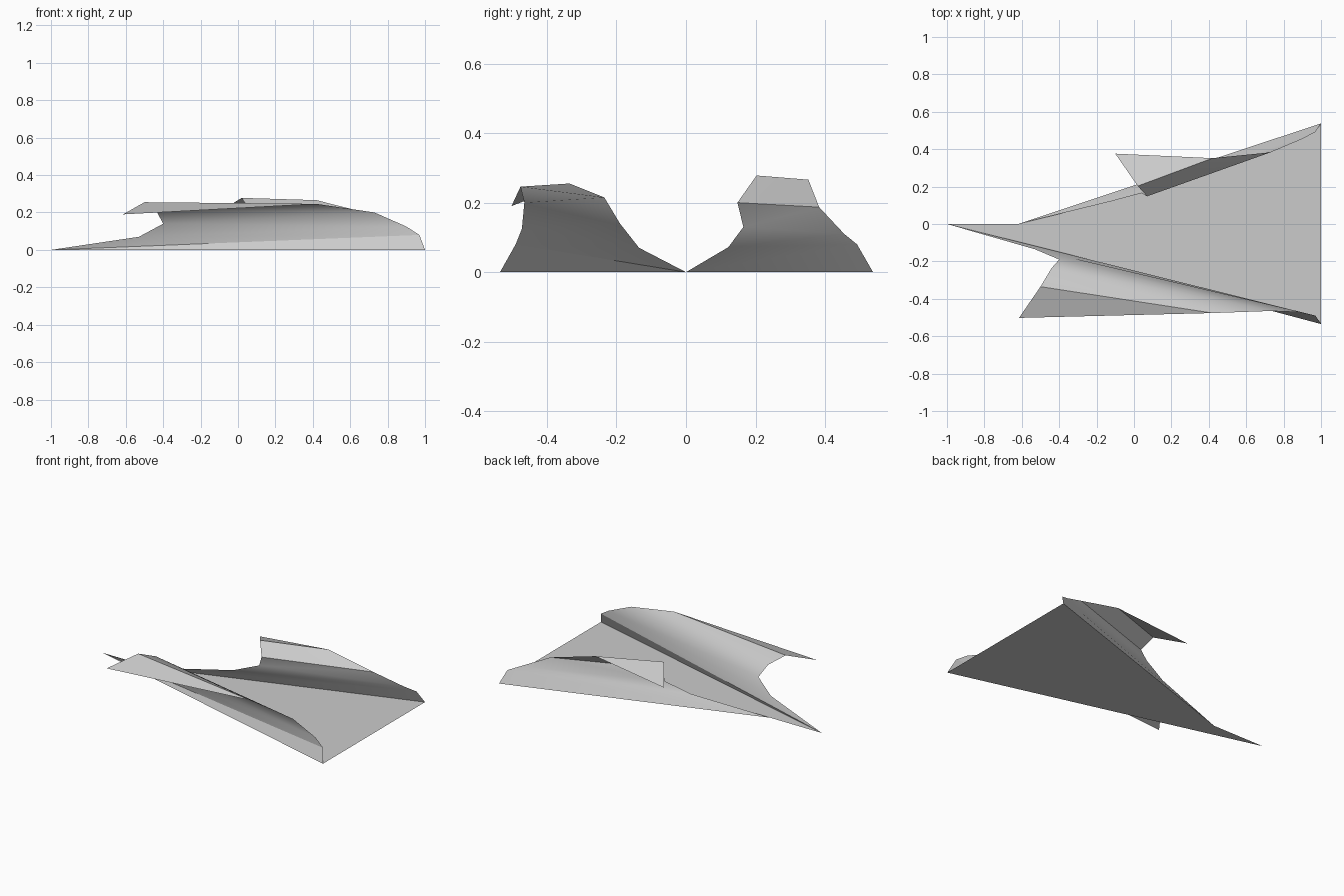
import bpy
import bmesh
import math

cube = bpy.data.objects.get("Cube")
if cube:
    bpy.data.objects.remove(cube, do_unlink=True)

# Single grey sheet colour
grey = bpy.data.materials.new("sheet_grey")
grey.use_nodes = True
colour = (0.6, 0.6, 0.6, 1)
grey.diffuse_color = colour
shader = grey.node_tree.nodes["Principled BSDF"]
shader.inputs["Base Color"].default_value = colour
shader.inputs["Roughness"].default_value = 0.8


def finish(name, bm):
    mesh = bpy.data.meshes.new(name)
    bm.to_mesh(mesh)
    bm.free()
    mesh.materials.append(grey)
    obj = bpy.data.objects.new(name, mesh)
    bpy.context.collection.objects.link(obj)
    bpy.ops.object.select_all(action="DESELECT")
    obj.select_set(True)
    bpy.context.view_layer.objects.active = obj
    bpy.ops.object.shade_smooth_by_angle(angle=math.radians(35))
    return obj


def curled_sheet(name, nose_edge, tail_edge, flip):
    """Loft a thin sheet between two end profiles; a short tail closes to a point."""
    bm = bmesh.new()
    nose = [bm.verts.new(p) for p in nose_edge]
    tail = [bm.verts.new(p) for p in tail_edge]
    for i in range(len(nose) - 1):
        if i + 1 < len(tail):
            bm.faces.new((nose[i], tail[i], tail[i + 1]))
            bm.faces.new((nose[i], tail[i + 1], nose[i + 1]))
        else:
            bm.faces.new((nose[i], tail[-1], nose[i + 1]))
    if flip:
        bmesh.ops.reverse_faces(bm, faces=bm.faces[:])
    return finish(name, bm)


# Flat base
bm = bmesh.new()
corners = [(-1, 0, 0), (1, -0.535, 0), (1, 0.538, 0), (-0.62, 0, 0)]
bm.faces.new([bm.verts.new(c) for c in corners])
finish("base_sheet", bm)

# Long curled side, rising and then rolling outward to a drooping tip
curled_sheet(
    "front_curl",
    [(-1, 0, 0), (-0.53, -0.135, 0.07), (-0.4, -0.19, 0.14),
     (-0.44, -0.235, 0.215), (-0.5, -0.335, 0.255), (-0.615, -0.502, 0.19)],
    [(1, -0.535, 0), (0.97, -0.49, 0.08), (0.9, -0.472, 0.125),
     (0.73, -0.465, 0.2), (0.42, -0.476, 0.246)],
    False)

# Short curled side
curled_sheet(
    "back_curl",
    [(-0.62, 0, 0), (-0.12, 0.122, 0.072), (0.04, 0.165, 0.13),
     (0.07, 0.148, 0.2), (0.02, 0.203, 0.278), (-0.1, 0.376, 0.205)],
    [(1, 0.538, 0), (0.97, 0.492, 0.08), (0.9, 0.455, 0.11),
     (0.73, 0.383, 0.187), (0.42, 0.352, 0.266)],
    True)
